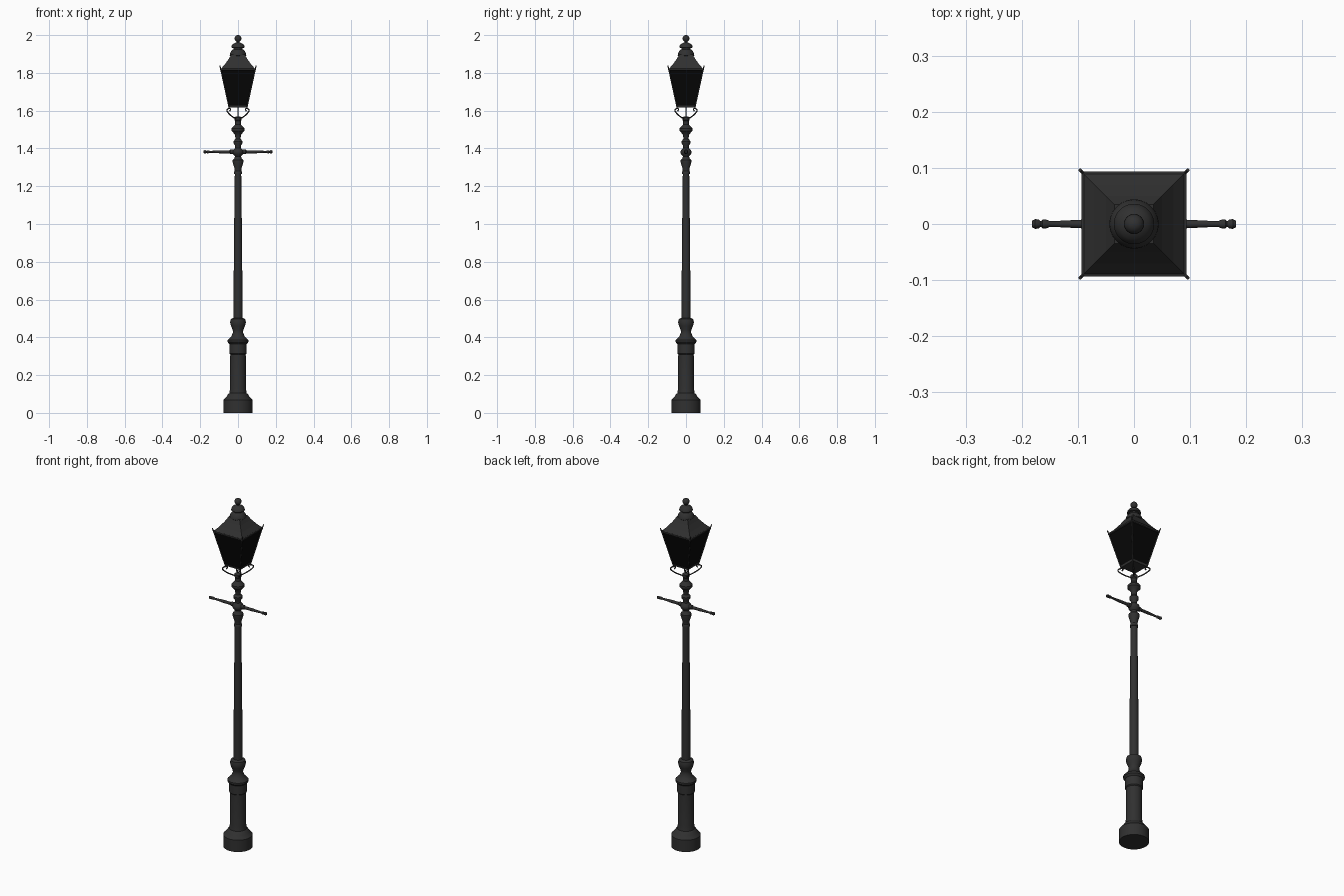
import bpy, bmesh, math
from mathutils import Vector, Matrix

cube = bpy.data.objects.get("Cube")
if cube:
    bpy.data.objects.remove(cube, do_unlink=True)


def material(name, value):
    m = bpy.data.materials.new(name)
    m.use_nodes = True
    colour = (value, value, value, 1)
    m.diffuse_color = colour
    m.node_tree.nodes["Principled BSDF"].inputs["Base Color"].default_value = colour
    return m


iron = material("cast iron", 0.03)
glass = material("dark glass", 0.002)


def finish(name, bm, mat, smooth=True):
    bmesh.ops.recalc_face_normals(bm, faces=bm.faces)
    mesh = bpy.data.meshes.new(name)
    bm.to_mesh(mesh)
    bm.free()
    mesh.materials.append(mat)
    ob = bpy.data.objects.new(name, mesh)
    bpy.context.collection.objects.link(ob)
    if smooth:
        bpy.ops.object.select_all(action='DESELECT')
        ob.select_set(True)
        bpy.context.view_layer.objects.active = ob
        bpy.ops.object.shade_smooth_by_angle(angle=math.radians(35))
    return ob


def loft(name, rings, mat, smooth=True):
    """Skin a list of closed rings and cap both ends."""
    bm = bmesh.new()
    loops = [[bm.verts.new(p) for p in ring] for ring in rings]
    n = len(loops[0])
    for a, b in zip(loops, loops[1:]):
        for i in range(n):
            j = (i + 1) % n
            bm.faces.new((a[i], a[j], b[j], b[i]))
    bm.faces.new(loops[0])
    bm.faces.new(loops[-1])
    return finish(name, bm, mat, smooth)


def lathe(name, profile, sides=28):
    turns = [2 * math.pi * i / sides for i in range(sides)]
    return loft(name, [[(r * math.cos(t), r * math.sin(t), z) for t in turns]
                       for r, z in profile], iron)


def square_loft(name, profile, mat):
    corners = ((-1, -1), (1, -1), (1, 1), (-1, 1))
    return loft(name, [[(h * x, h * y, z) for x, y in corners]
                       for h, z in profile], mat, False)


def rod(name, points, radius, spline='POLY'):
    curve = bpy.data.curves.new(name, 'CURVE')
    curve.dimensions = '3D'
    curve.bevel_depth = radius
    curve.bevel_resolution = 2
    curve.use_fill_caps = True
    s = curve.splines.new(spline)
    s.points.add(len(points) - 1)
    for p, co in zip(s.points, points):
        p.co = (*co, 1)
    if spline == 'NURBS':
        s.use_endpoint_u = True
        s.order_u = 3
        s.resolution_u = 6
    curve.materials.append(iron)
    ob = bpy.data.objects.new(name, curve)
    bpy.context.collection.objects.link(ob)
    return ob


# Pedestal and column
lathe("pedestal", [
    (.077, 0), (.077, .068), (.07, .076), (.06, .086), (.052, .1), (.046, .104),
    (.042, .13), (.041, .31), (.046, .315), (.046, .365), (.055, .375),
    (.055, .385), (.045, .395), (.035, .405), (.027, .425), (.028, .44),
    (.037, .46), (.042, .48), (.038, .496), (.026, .503)])
lathe("column", [(.024, .49), (.023, .7), (.02, 1.02), (.017, 1.27)])

# Turned collars at the top of the column
lathe("upper_collars", [
    (.021, 1.265), (.021, 1.275), (.018, 1.28), (.02, 1.3), (.028, 1.325),
    (.028, 1.338), (.019, 1.348), (.016, 1.358), (.027, 1.37), (.03, 1.38),
    (.027, 1.39), (.015, 1.402), (.015, 1.415), (.024, 1.428), (.024, 1.438),
    (.014, 1.45), (.015, 1.47), (.024, 1.482), (.034, 1.493), (.034, 1.506),
    (.024, 1.516), (.015, 1.528), (.015, 1.545), (.019, 1.55), (.019, 1.565),
    (.01, 1.57)])

# Ladder rest: one turned arm per side
for side, sign in (("left", 1), ("right", -1)):
    arm = lathe(side + "_ladder_arm", [
        (.012, 0), (.012, .04), (.008, .045), (.008, .09), (.005, .15),
        (.008, .156), (.008, .163), (.005, .166), (.008, .17), (.009, .176),
        (.006, .182)], 14)
    arm.data.transform(Matrix.Rotation(sign * math.pi / 2, 4, 'Y'))
    arm.location.z = 1.382

# Lantern body, with floor and rim frames
square_loft("lantern_panes", [(.047, 1.625), (.09, 1.82)], glass)
square_loft("lantern_floor", [(.047, 1.617), (.05, 1.627)], iron)
square_loft("lantern_rim", [(.089, 1.812), (.094, 1.814), (.094, 1.822), (.09, 1.823)], iron)
square_loft("roof", [(.092, 1.82), (.07, 1.845), (.05, 1.872), (.035, 1.898)], iron)

# Corner bars with upturned horns, and curved brackets below
for n, (x, y) in enumerate(((1, 1), (-1, 1), (-1, -1), (1, -1)), 1):
    def corner(path):
        return [(x * h, y * h, z) for h, z in path]
    rod(f"corner_bar_{n}", corner([(.047, 1.616), (.091, 1.818), (.096, 1.838)]), .003)
    rod(f"bracket_{n}", corner([(.008, 1.555), (.022, 1.562), (.045, 1.58),
                                (.062, 1.602), (.048, 1.614), (.036, 1.608),
                                (.044, 1.598)]), .0035, 'NURBS')

# Supply pipe between column and lantern
rod("supply_pipe", [(0, 0, 1.56), (0, 0, 1.63)], .003)

# Chimney cap and ball finial
lathe("chimney_cap", [
    (.034, 1.885), (.044, 1.893), (.043, 1.9), (.038, 1.912), (.03, 1.922),
    (.025, 1.925), (.025, 1.932), (.036, 1.934), (.034, 1.943), (.027, 1.953),
    (.016, 1.959), (.007, 1.962), (.007, 1.967)])
lathe("finial_ball", [(.001 + .017 * math.sin(math.pi * i / 10),
                       1.982 - .018 * math.cos(math.pi * i / 10)) for i in range(11)])
